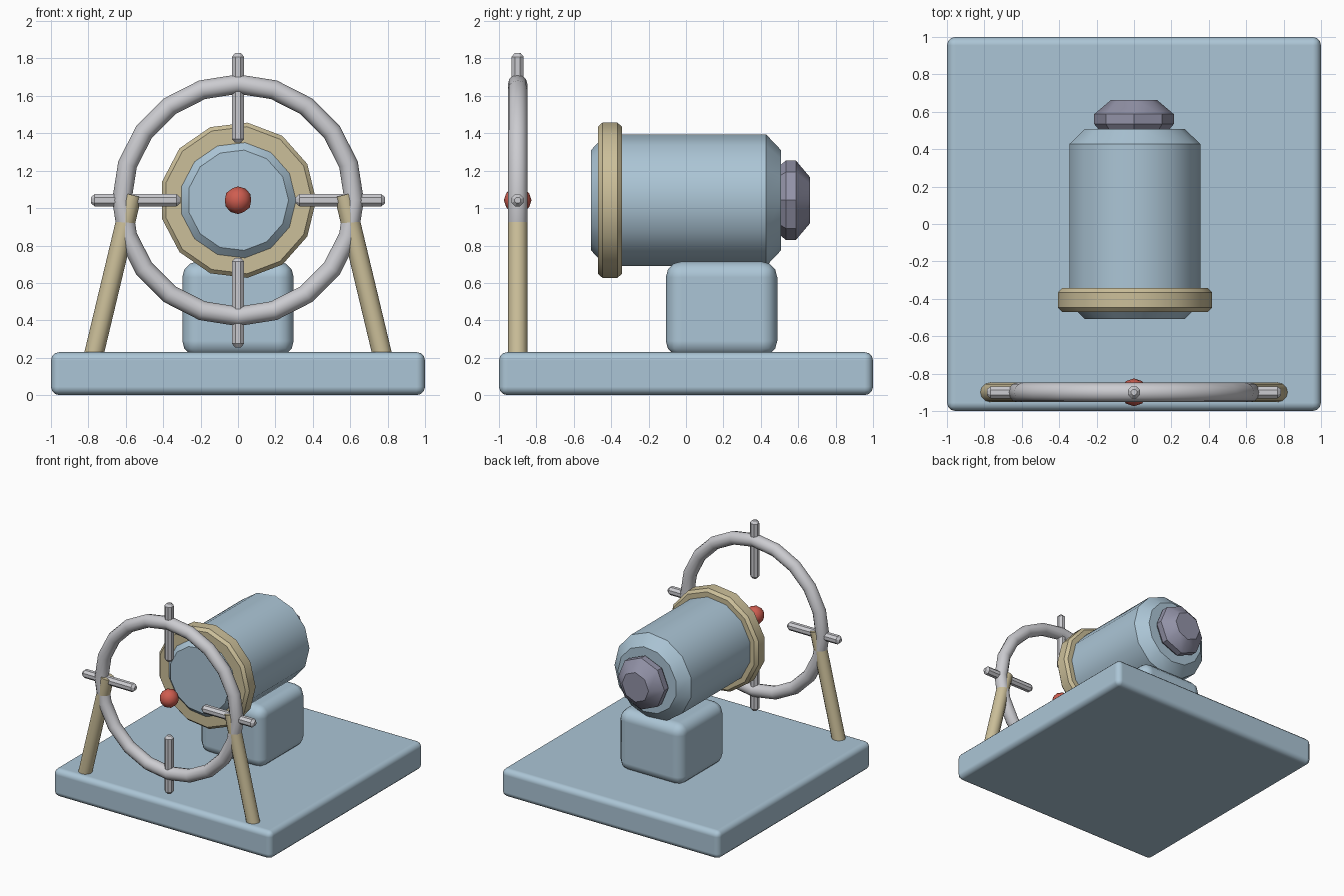
import bpy, bmesh, math
from mathutils import Vector, Matrix

if "Cube" in bpy.data.objects:
    bpy.data.objects.remove(bpy.data.objects["Cube"])


def mat(name, r, g, b):
    m = bpy.data.materials.new(name)
    m.diffuse_color = (r, g, b, 1)
    m.use_nodes = True
    m.node_tree.nodes["Principled BSDF"].inputs["Base Color"].default_value = m.diffuse_color
    return m


BLUE = mat("pale blue", 0.41, 0.56, 0.67)
TAN = mat("tan", 0.60, 0.52, 0.32)
GREY = mat("light grey", 0.60, 0.60, 0.63)
RED = mat("red", 0.62, 0.11, 0.08)
SLATE = mat("slate violet", 0.29, 0.29, 0.39)
CZ = 1.042   # height of the main axis
WY = -0.90   # depth of the sight ring


def finish(name, bm, material, angle=31):
    bmesh.ops.recalc_face_normals(bm, faces=bm.faces[:])
    for f in bm.faces:
        f.smooth = True
    for e in bm.edges:
        e.smooth = len(e.link_faces) == 2 and e.calc_face_angle() < math.radians(angle)
    me = bpy.data.meshes.new(name)
    bm.to_mesh(me)
    bm.free()
    me.materials.append(material)
    ob = bpy.data.objects.new(name, me)
    bpy.context.collection.objects.link(ob)
    return ob


def box(name, lo, hi, bevel, material):
    lo, hi = Vector(lo), Vector(hi)
    bm = bmesh.new()
    bmesh.ops.create_cube(bm, size=1)
    for v in bm.verts:
        v.co = (lo + hi) / 2 + v.co * (hi - lo)
    ob = finish(name, bm, material, 180)
    mod = ob.modifiers.new("bevel", "BEVEL")
    mod.width, mod.segments, mod.harden_normals = bevel, 3, True
    return ob


def lathe(name, profile, sides, material, matrix, angle=31):
    """Spin (radius, height) pairs around local z, close both ends."""
    bm = bmesh.new()
    rings = []
    for r, h in profile:
        ring = []
        for i in range(sides):
            a = 2 * math.pi * i / sides
            ring.append(bm.verts.new(matrix @ Vector((r * math.cos(a), r * math.sin(a), h))))
        rings.append(ring)
    for a, b in zip(rings, rings[1:]):
        for i in range(sides):
            j = (i + 1) % sides
            bm.faces.new((a[i], a[j], b[j], b[i]))
    bm.faces.new(rings[0])
    bm.faces.new(rings[-1])
    return finish(name, bm, material, angle)


# local x -> x, local y -> z, local z -> y (vertex of each polygon at +x)
AXIS = Matrix(((1, 0, 0, 0), (0, 0, 1, 0), (0, 1, 0, CZ), (0, 0, 0, 1)))

# base and pedestal
box("base", (-1, -1, 0), (1, 1, 0.23), 0.045, BLUE)
box("pedestal", (-0.298, -0.108, 0.205), (0.298, 0.488, 0.715), 0.085, BLUE)

# barrel, collar and rear knob
lathe("barrel", [(0.27, -0.508), (0.355, -0.428), (0.355, 0.428), (0.27, 0.508)], 13, BLUE, AXIS)
lathe("collar", [(0.396, -0.47), (0.418, -0.447), (0.418, -0.366), (0.396, -0.343)], 13, TAN, AXIS)
lathe("rear_knob", [(0.18, 0.495), (0.213, 0.535), (0.213, 0.587), (0.122, 0.664)], 8, SLATE, AXIS)

# sight ring
bm = bmesh.new()
N, M = 20, 12
loops = []
for i in range(N):
    a = 2 * math.pi * i / N
    loop = []
    for j in range(M):
        b = 2 * math.pi * j / M
        r = 0.621 + 0.052 * math.cos(b)
        loop.append(bm.verts.new((r * math.cos(a), WY + 0.052 * math.sin(b), CZ + r * math.sin(a))))
    loops.append(loop)
for i in range(N):
    p, q = loops[i], loops[(i + 1) % N]
    for j in range(M):
        k = (j + 1) % M
        bm.faces.new((p[j], p[k], q[k], q[j]))
finish("sight_ring", bm, GREY, 60)

# four pins through the ring
for i in range(4):
    m = (Matrix.Translation((0, WY, CZ)) @ Matrix.Rotation(i * math.pi / 2, 4, 'Y')
         @ Matrix.Rotation(math.pi / 8, 4, 'Z'))
    lathe(f"pin_{i + 1}", [(0.017, 0.308), (0.035, 0.328), (0.035, 0.767), (0.017, 0.787)], 8, GREY, m)

# splayed legs
for side, label in ((-1, "left"), (1, "right")):
    low, top = Vector((side * 0.775, WY, 0.2)), Vector((side * 0.567, WY, 1.07))
    d = top - low
    m = Matrix.Translation(low) @ d.to_track_quat('Z', 'Y').to_matrix().to_4x4()
    lathe(f"{label}_leg", [(0.052, 0), (0.052, d.length)], 12, TAN, m)

# centre bead
bm = bmesh.new()
bmesh.ops.create_icosphere(bm, subdivisions=2, radius=0.074,
                           matrix=Matrix.Translation((0, WY, CZ)))
finish("centre_bead", bm, RED, 60)
